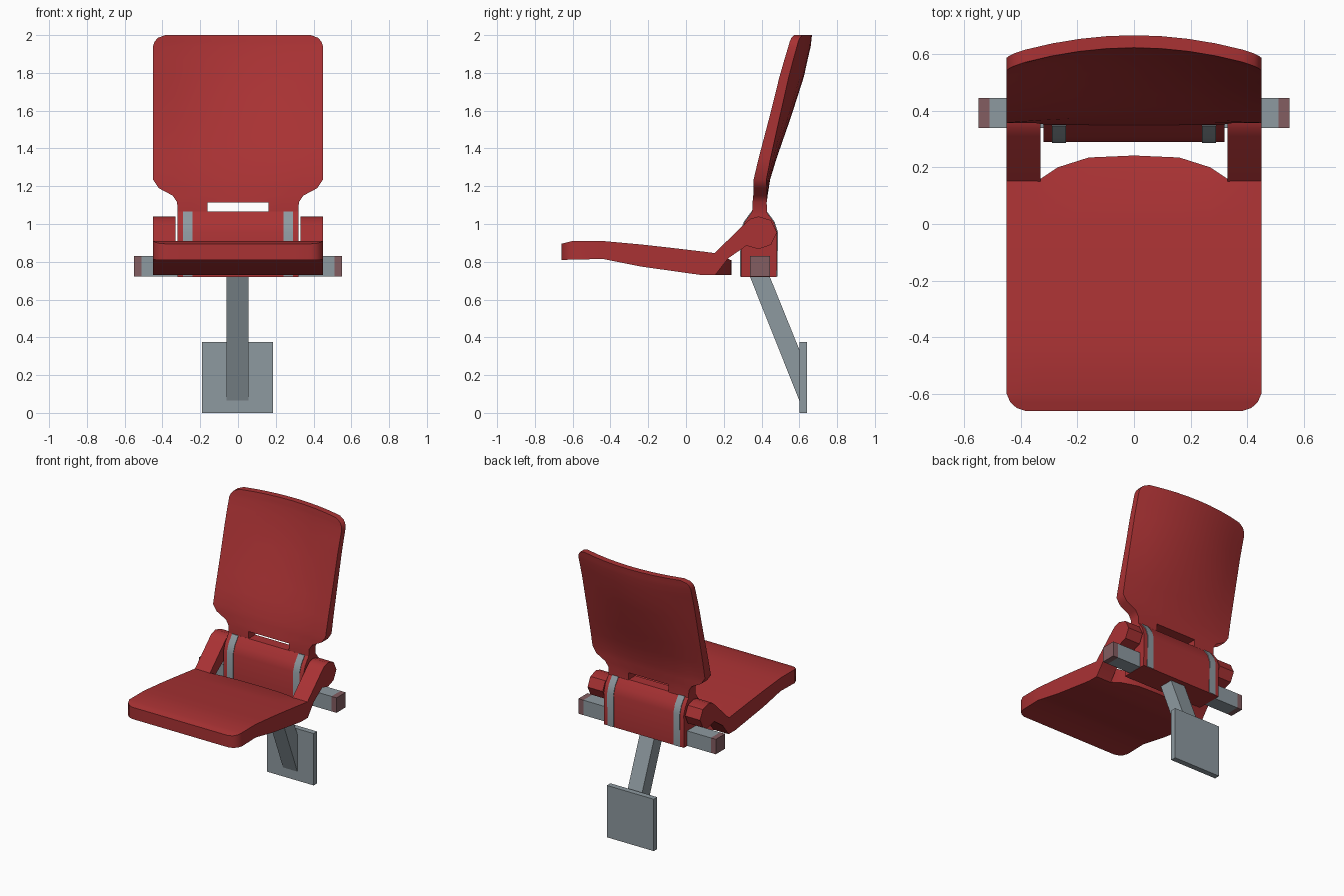
import bpy, bmesh

if "Cube" in bpy.data.objects:
    bpy.data.objects.remove(bpy.data.objects["Cube"])

def material(name, c):
    m = bpy.data.materials.new(name)
    m.diffuse_color = (*c, 1)
    m.use_nodes = True
    m.node_tree.nodes["Principled BSDF"].inputs["Base Color"].default_value = m.diffuse_color
    return m

RED = material("red plastic", (0.40, 0.032, 0.034))
GREY = material("grey metal", (0.27, 0.32, 0.35))
DULL = material("dull red cap", (0.23, 0.11, 0.12))

def finish(bm, name, mat, smooth=True):
    bmesh.ops.recalc_face_normals(bm, faces=bm.faces[:])
    me = bpy.data.meshes.new(name)
    bm.to_mesh(me)
    bm.free()
    ob = bpy.data.objects.new(name, me)
    bpy.context.collection.objects.link(ob)
    me.materials.append(mat)
    if smooth:
        bpy.ops.object.select_all(action='DESELECT')
        ob.select_set(True)
        bpy.context.view_layer.objects.active = ob
        bpy.ops.object.shade_smooth_by_angle(angle=0.6)
    return ob

def prism(name, profile, x0, x1, mat, smooth=True):
    """Side profile (y, z) extruded along x."""
    bm = bmesh.new()
    a = [bm.verts.new((x0, y, z)) for y, z in profile]
    b = [bm.verts.new((x1, y, z)) for y, z in profile]
    bm.faces.new(a)
    bm.faces.new(b[::-1])
    n = len(a)
    for i in range(n):
        bm.faces.new((a[i], b[i], b[(i + 1) % n], a[(i + 1) % n]))
    return finish(bm, name, mat, smooth)

def rect(y0, y1, z0, z1):
    return [(y0, z0), (y1, z0), (y1, z1), (y0, z1)]

def lerp(table, t):
    """Piecewise linear lookup."""
    if t <= table[0][0]:
        return table[0][1]
    for (a, va), (b, vb) in zip(table, table[1:]):
        if t <= b:
            return va + (vb - va) * (t - a) / (b - a)
    return table[-1][1]

def slab(name, grid, far_side, skip, mat):
    """Grid of points as one skin, extruded to the far side."""
    bm = bmesh.new()
    v = [[bm.verts.new(p) for p in row] for row in grid]
    for i in range(len(v) - 1):
        for j in range(len(v[0]) - 1):
            if not skip(i, j):
                bm.faces.new((v[i][j], v[i][j + 1], v[i + 1][j + 1], v[i + 1][j]))
    out = bmesh.ops.extrude_face_region(bm, geom=bm.faces[:], use_keep_orig=True)
    for e in out["geom"]:
        if isinstance(e, bmesh.types.BMVert):
            e.co = far_side(e.co)
    loose = [x for x in bm.verts if not x.link_faces]
    bmesh.ops.delete(bm, geom=loose, context='VERTS')
    return finish(bm, name, mat)

# Wall plate, strut and cross beam
prism("wall_plate", rect(0.60, 0.64, 0, 0.375), -0.19, 0.185, GREY, False)
prism("strut", [(0.335, 0.73), (0.44, 0.73), (0.602, 0.33), (0.602, 0.06)], -0.06, 0.055, GREY, False)
prism("cross_beam", rect(0.34, 0.445, 0.722, 0.83), -0.51, 0.51, GREY, False)

# Hinge block carrying the backrest
block = [(0.29, 0.72), (0.48, 0.72), (0.483, 0.955), (0.465, 1.01), (0.425, 1.065),
         (0.35, 1.065), (0.31, 1.01), (0.29, 0.955)]
prism("hinge_block", block, -0.32, 0.32, RED)
strip = [(0.286, 0.721), (0.484, 0.721), (0.487, 0.956), (0.469, 1.012), (0.429, 1.066),
         (0.346, 1.066), (0.306, 1.012), (0.286, 0.956)]

# Seat arms, each with a rounded hinge end
arm = [(0.15, 0.845), (0.31, 1.0), (0.34, 1.027), (0.385, 1.04), (0.45, 1.02), (0.482, 0.955),
       (0.45, 0.89), (0.385, 0.867), (0.32, 0.885), (0.225, 0.82), (0.155, 0.73), (0.15, 0.73)]

for s, side in ((-1, "left"), (1, "right")):
    prism("beam_cap_" + side, rect(0.34, 0.445, 0.722, 0.83), s * 0.51, s * 0.55, DULL, False)
    prism("hinge_strip_" + side, strip, s * 0.24, s * 0.29, GREY)
    prism("seat_arm_" + side, arm, s * 0.33, s * 0.45, RED)

# Seat
TOP = [(-0.66, 0.895), (-0.6, 0.91), (-0.44, 0.91), (-0.2, 0.888), (0.15, 0.847), (0.24, 0.808)]
BOTTOM = [(-0.66, 0.81), (-0.44, 0.815), (-0.24, 0.775), (0.08, 0.73), (0.24, 0.73)]
REAR = [(0, 0.242), (0.16, 0.235), (0.27, 0.2), (0.342, 0.152), (0.45, 0.152)]
WIDTH = [(-0.66, 0.385), (-0.65, 0.415), (-0.63, 0.437), (-0.6, 0.45)]
cols = [-0.45, -0.342, -0.27, -0.16, 0, 0.16, 0.27, 0.342, 0.45]
seat = []
for y in (-0.66, -0.65, -0.63, -0.6, -0.44, -0.34, -0.24, -0.1, 0.0, 0.08, 1):
    row = []
    for c in cols:
        yy = min(y, lerp(REAR, abs(c)))
        row.append((c / 0.45 * lerp(WIDTH, yy), yy, lerp(TOP, yy)))
    seat.append(row)
slab("seat", seat, lambda p: (p.x, p.y, lerp(BOTTOM, p.y)), lambda i, j: False, RED)

# Backrest: a dished shell with a narrow slotted neck
EDGE = [(1.06, 0.35), (1.24, 0.358), (1.35, 0.385), (1.57, 0.443), (1.8, 0.5), (1.94, 0.542), (2, 0.553)]
DISH = [(1.12, 0), (1.24, 0.02), (1.35, 0.032), (1.57, 0.06), (1.78, 0.08), (2, 0.07)]
THICK = [(1.06, 0.078), (1.24, 0.068), (1.57, 0.054), (2, 0.044)]
HALF = [(1.06, 0.32), (1.115, 0.322), (1.15, 0.345), (1.19, 0.42), (1.235, 0.45),
        (1.94, 0.45), (1.965, 0.442), (1.985, 0.425), (2, 0.385)]
back = []
for z in (1.055, 1.115, 1.15, 1.19, 1.235, 1.35, 1.46, 1.57, 1.68, 1.78, 1.87, 1.94, 1.965, 1.985, 2):
    row = []
    for u in (-1, -0.75, -0.5, -0.25, 0, 0.25, 0.5, 0.75, 1):
        x = u * lerp(HALF, z)
        row.append((x, lerp(EDGE, z) + lerp(DISH, z) * (1 - (x / 0.45) ** 2), z))
    back.append(row)
slab("backrest", back, lambda p: (p.x, p.y + lerp(THICK, p.z), p.z),
     lambda i, j: i == 0 and 2 <= j <= 5, RED)
